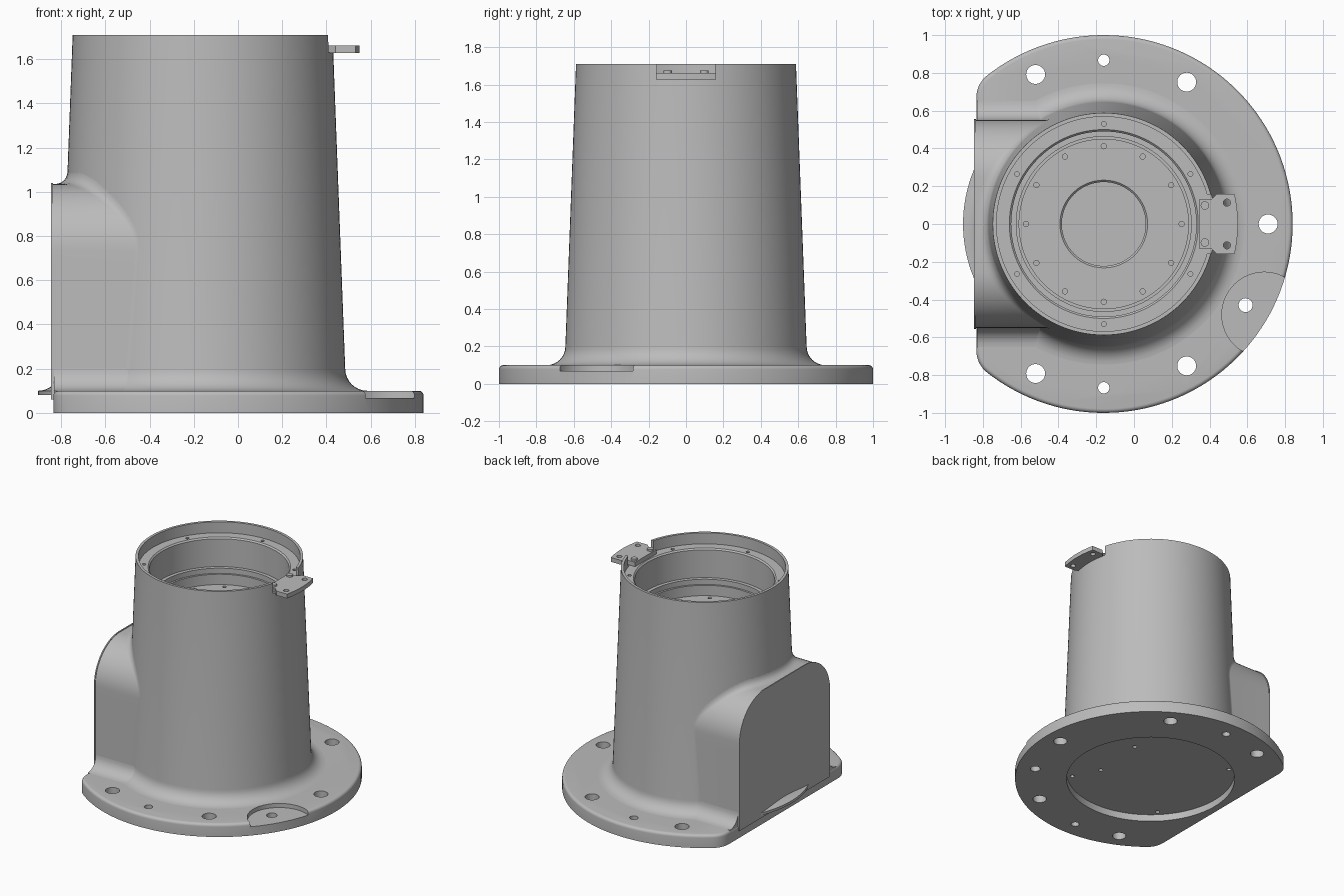
import bpy, bmesh, math
from math import sin, cos, pi, sqrt

if "Cube" in bpy.data.objects:
    bpy.data.objects.remove(bpy.data.objects["Cube"])

AX = -0.16            # x of the main vertical axis
SEG = 128

grey = bpy.data.materials.new("cast_grey")
grey.diffuse_color = (0.5, 0.5, 0.5, 1)
grey.use_nodes = True
grey.node_tree.nodes["Principled BSDF"].inputs["Base Color"].default_value = grey.diffuse_color


def make(name, bm):
    bmesh.ops.remove_doubles(bm, verts=bm.verts, dist=1e-5)
    bmesh.ops.recalc_face_normals(bm, faces=bm.faces)
    me = bpy.data.meshes.new(name)
    bm.to_mesh(me)
    bm.free()
    me.materials.append(grey)
    ob = bpy.data.objects.new(name, me)
    bpy.context.collection.objects.link(ob)
    return ob


def smooth(ob):
    bpy.ops.object.select_all(action='DESELECT')
    ob.select_set(True)
    bpy.context.view_layer.objects.active = ob
    bpy.ops.object.shade_smooth_by_angle(angle=math.radians(30))


def skin(bm, rings, closed=True):
    """Join rows of points with quads."""
    rows = [[bm.verts.new(p) for p in r] for r in rings]
    n = len(rows[0])
    for a, b in zip(rows, rows[1:]):
        for i in range(n if closed else n - 1):
            j = (i + 1) % n
            bm.faces.new((a[i], a[j], b[j], b[i]))
    return rows


def prism(bm, pts, offset):
    """Extrude a closed 3D outline along an offset vector."""
    top = [tuple(c + o for c, o in zip(p, offset)) for p in pts]
    rows = skin(bm, [pts, top])
    bm.faces.new(rows[0])
    bm.faces.new(rows[1])


def rod(bm, x, y, r, z0, z1, n=24):
    prism(bm, [(x + r * cos(2 * pi * i / n), y + r * sin(2 * pi * i / n), z0)
               for i in range(n)], (0, 0, z1 - z0))


def polar(r, deg):
    return AX + r * cos(math.radians(deg)), r * sin(math.radians(deg))


def cut(ob, bm):
    cutter = make("cutter", bm)
    mod = ob.modifiers.new("cut", 'BOOLEAN')
    mod.operation, mod.solver, mod.object = 'DIFFERENCE', 'EXACT', cutter
    bpy.context.view_layer.objects.active = ob
    bpy.ops.object.modifier_apply(modifier=mod.name)
    bpy.data.objects.remove(cutter)


# --- Flange: disc with one flat side, rounded corners and a rounded top edge
def flange_ring(d, z):
    c = 0.15
    cx = -0.835 + c
    cy = sqrt((1 - c) ** 2 - (cx - AX) ** 2)
    a = math.atan2(cy, cx - AX)
    pts = [(AX + (1 - d) * cos(t), (1 - d) * sin(t), z)
           for t in (-a + 2 * a * i / 100 for i in range(101))]
    corner = [a + (pi - a) * i / 8 for i in range(1, 9)]
    pts += [(cx + (c - d) * cos(t), cy + (c - d) * sin(t), z) for t in corner]
    pts += [(cx + (c - d) * cos(t), -cy - (c - d) * sin(t), z) for t in reversed(corner)]
    return pts


bm = bmesh.new()
F = 0.022
rings = [flange_ring(0, 0)] + [
    flange_ring(F * (1 - cos(t)), 0.1 - F + F * sin(t))
    for t in (pi / 2 * i / 5 for i in range(6))]
rows = skin(bm, rings)
bm.faces.new(rows[0])
bm.faces.new(rows[-1])
flange = make("flange", bm)

bm = bmesh.new()
for ang in (114.5, 59.7, 0, -59.7, -114.5):           # large bolt holes
    rod(bm, *polar(0.87, ang), 0.05, -0.1, 0.3, 32)
for ang in (90, -90):                                 # small dowel holes
    rod(bm, *polar(0.867, ang), 0.03, -0.1, 0.3)
cut(flange, bm)
bm = bmesh.new()
rod(bm, 0.69, -0.48, 0.225, 0.068, 0.3, 64)           # round pocket
cut(flange, bm)
bm = bmesh.new()
rod(bm, *polar(0.865, -29.8), 0.037, -0.1, 0.3)       # hole in the pocket
cut(flange, bm)
bm = bmesh.new()
rod(bm, AX, 0, 0.62, -0.1, 0.055, SEG)                # underside recess
cut(flange, bm)
bm = bmesh.new()
for r, ang in ((0.58, 45), (0.58, 135), (0.58, 225), (0.58, 315), (0.4, 33), (0.37, -34)):
    rod(bm, *polar(r, ang), 0.016, 0.03, 0.08, 16)    # holes in the recess
cut(flange, bm)
smooth(flange)


# --- Body: tapered tube with foot fillet, top ledge, stepped bore and floor
def cone(z):
    return 0.645 + (0.588 - 0.645) * (z - 0.2) / 1.51


profile = [(0, 0.08), (0.745, 0.08), (0.745, 0.1)]
profile += [(0.745 - 0.1 * sin(t), 0.2 - 0.1 * cos(t)) for t in (pi / 2 * i / 8 for i in range(1, 9))]
profile += [(0.588, 1.71), (0.568, 1.71), (0.568, 1.625), (0.5, 1.625), (0.49, 1.615),
            (0.49, 1.40), (0.463, 1.40), (0.463, 1.36), (0.448, 1.36), (0.448, 1.28),
            (0.232, 1.28), (0.222, 1.27), (0.222, 1.23), (0, 1.23)]
bm = bmesh.new()
rows = skin(bm, [[(AX + r * cos(2 * pi * i / SEG), r * sin(2 * pi * i / SEG), z)
                  for i in range(SEG)] for r, z in profile[1:-1]])
bm.faces.new(rows[0])
bm.faces.new(rows[-1])
body = make("body", bm)

bm = bmesh.new()
prism(bm, [(0.3, -0.155, 1.63), (0.6, -0.155, 1.63), (0.6, 0.155, 1.63), (0.3, 0.155, 1.63)],
      (0, 0, 0.2))                                    # rim notch for the tab
cut(body, bm)
bm = bmesh.new()
for i in range(6):                                    # ledge holes
    rod(bm, *polar(0.53, 30 + 60 * i), 0.013, 1.58, 1.66, 12)
for i in range(12):                                   # floor holes
    rod(bm, *polar(0.412, 30 * i), 0.014, 1.24, 1.31, 12)
cut(body, bm)
smooth(body)

# --- Side housing: arch-shaped box flaring smoothly into the body
W, TOP, C = 0.55, 1.035, 0.3
half = [(W, 0.06 + (TOP - C - 0.06) * i / 10, 1, 0) for i in range(10)]
half += [(W - C + C * cos(t), TOP - C + C * sin(t), cos(t), sin(t))
         for t in (pi / 2 * i / 16 for i in range(17))]
half += [((W - C) * (1 - i / 5), TOP, 0, 1) for i in range(1, 6)]
arch = half + [(-y, z, -ny, nz) for y, z, ny, nz in half[-2::-1]]


def body_x(y, z):
    return AX - sqrt(max(cone(z) ** 2 - y * y, 0))


columns = []
for y, z, ny, nz in arch:
    f = 0.065 * (1 - abs(ny * y) / cone(z))
    xa = max(body_x(y, z) - f, -0.835)
    xb = body_x(y, z)
    xc = body_x(y + ny * f, z + nz * f) + 0.001
    col = [(-0.842, y, z)]
    for i in range(9):
        t = i / 8
        x = (1 - t) ** 2 * xa + 2 * t * (1 - t) * xb + t * t * xc
        col.append((x, y + ny * f * t * t, z + nz * f * t * t))
    columns.append(col)
bm = bmesh.new()
skin(bm, columns, closed=False)
housing = make("side_housing", bm)
smooth(housing)

# --- Thin cover on the flat end of the housing
bm = bmesh.new()
prism(bm, [(-0.846, y + ny * 0.005, z + nz * 0.005) for y, z, ny, nz in arch], (0.009, 0, 0))
smooth(make("housing_cover", bm))

# --- Fillets between the housing sides and the flange
for side, name in ((1, "left_foot_fillet"), (-1, "right_foot_fillet")):
    pts = [(0.5, 0.08), (0.65, 0.08)]
    pts += [(0.65 - 0.1 * sin(t), 0.2 - 0.1 * cos(t)) for t in (pi / 2 * i / 8 for i in range(9))]
    pts += [(0.5, 0.2)]
    bm = bmesh.new()
    prism(bm, [(-0.832, side * y, z) for y, z in pts], (0.43, 0, 0))
    smooth(make(name, bm))

# --- Tab on the rim: narrow tongue inside, wider curved head outside
edge = [(AX + 0.71 * cos(t), 0.71 * sin(t)) for t in (-0.227 + 0.454 * i / 12 for i in range(13))]
tongue = [(0.44, 0.16), (0.41, 0.13), (0.345, 0.13)]
outline = edge + tongue + [(x, -y) for x, y in reversed(tongue)]
bm = bmesh.new()
prism(bm, [(x, y, 1.627) for x, y in outline], (0, 0, 0.034))
tab = make("rim_tab", bm)
bm = bmesh.new()
for y in (-0.113, 0.113):
    rod(bm, 0.492, y, 0.019, 1.5, 1.8)
cut(tab, bm)
smooth(tab)

# --- Tab screws
bm = bmesh.new()
for y in (-0.098, 0.098):
    rod(bm, 0.375, y, 0.022, 1.64, 1.675)
smooth(make("tab_screws", bm))
